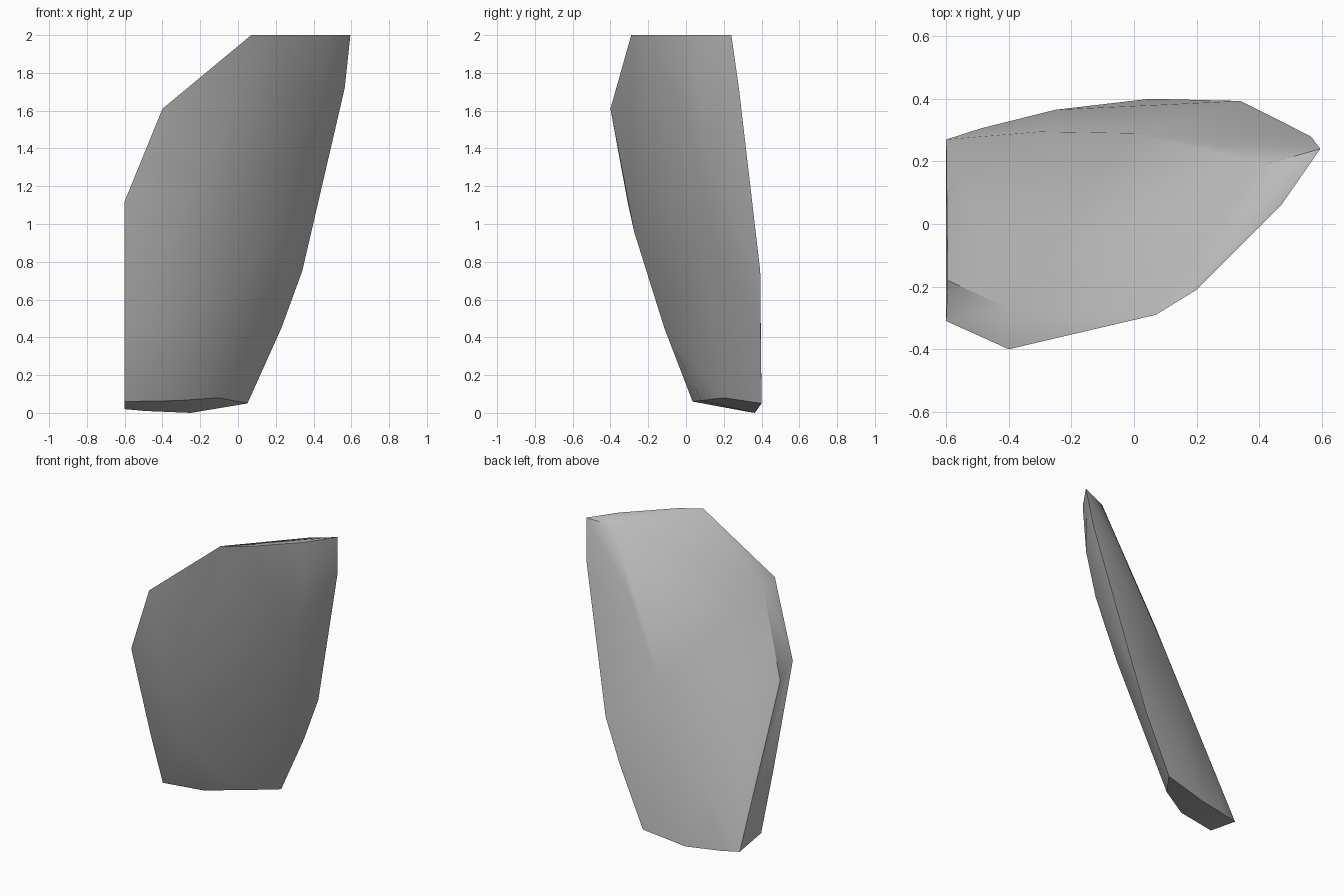
import bpy
import bmesh
import math

cube = bpy.data.objects.get("Cube")
if cube:
    bpy.data.objects.remove(cube, do_unlink=True)

stone = bpy.data.materials.new("grey stone")
stone.use_nodes = True
GREY = (0.5, 0.5, 0.5, 1)
stone.diffuse_color = GREY
stone.node_tree.nodes["Principled BSDF"].inputs["Base Color"].default_value = GREY

# Outline corners of the leaning shard, grouped by edge
top_edge = [(0.07, -0.29, 2), (0.2, -0.21, 2), (0.47, 0.06, 2), (0.595, 0.24, 2)]
left_edge = [(0.565, 0.28, 1.72), (0.34, 0.393, 0.75), (0.23, 0.395, 0.45), (0.05, 0.4, 0.05)]
right_edge = [(-0.4, -0.4, 1.61), (-0.6, -0.31, 1.12), (-0.6, -0.1, 0.45), (-0.6, 0.035, 0.06)]
base_edge = [(-0.32, 0.08, 0.065), (-0.1, 0.2, 0.08), (-0.25, 0.365, 0),
             (-0.49, 0.305, 0.01), (-0.6, 0.27, 0.02)]
# Bevel line behind the rim, and the swelling of the back and front faces
back_ridge = [(0.42, 0.19, 1.97), (-0.4, -0.27, 1.6), (-0.49, -0.225, 1.32), (-0.595, -0.18, 1.03)]
back_swell = [(0.25, 0.25, 1.55), (0, 0.29, 1.05), (-0.3, 0.295, 0.5)]
front_swell = [(0.45, 0.07, 1.67), (0.385, 0.085, 1.36), (0.225, 0.1, 0.95), (0.05, 0.16, 0.49),
               (-0.35, -0.275, 0.96), (-0.32, -0.115, 0.45)]

# Close the shard as a solid
bm = bmesh.new()
for group in (top_edge, left_edge, right_edge, base_edge, back_ridge, back_swell, front_swell):
    for point in group:
        bm.verts.new(point)
hull = bmesh.ops.convex_hull(bm, input=bm.verts)
inner = {g for g in hull["geom_interior"] + hull["geom_unused"] if isinstance(g, bmesh.types.BMVert)}
bmesh.ops.delete(bm, geom=list(inner), context="VERTS")
bmesh.ops.recalc_face_normals(bm, faces=bm.faces)

mesh = bpy.data.meshes.new("stone_shard")
bm.to_mesh(mesh)
bm.free()
mesh.materials.append(stone)
shard = bpy.data.objects.new("stone_shard", mesh)
bpy.context.collection.objects.link(shard)

# Soft faces with crisp rim edges
bpy.ops.object.select_all(action="DESELECT")
shard.select_set(True)
bpy.context.view_layer.objects.active = shard
bpy.ops.object.shade_smooth_by_angle(angle=math.radians(30))
